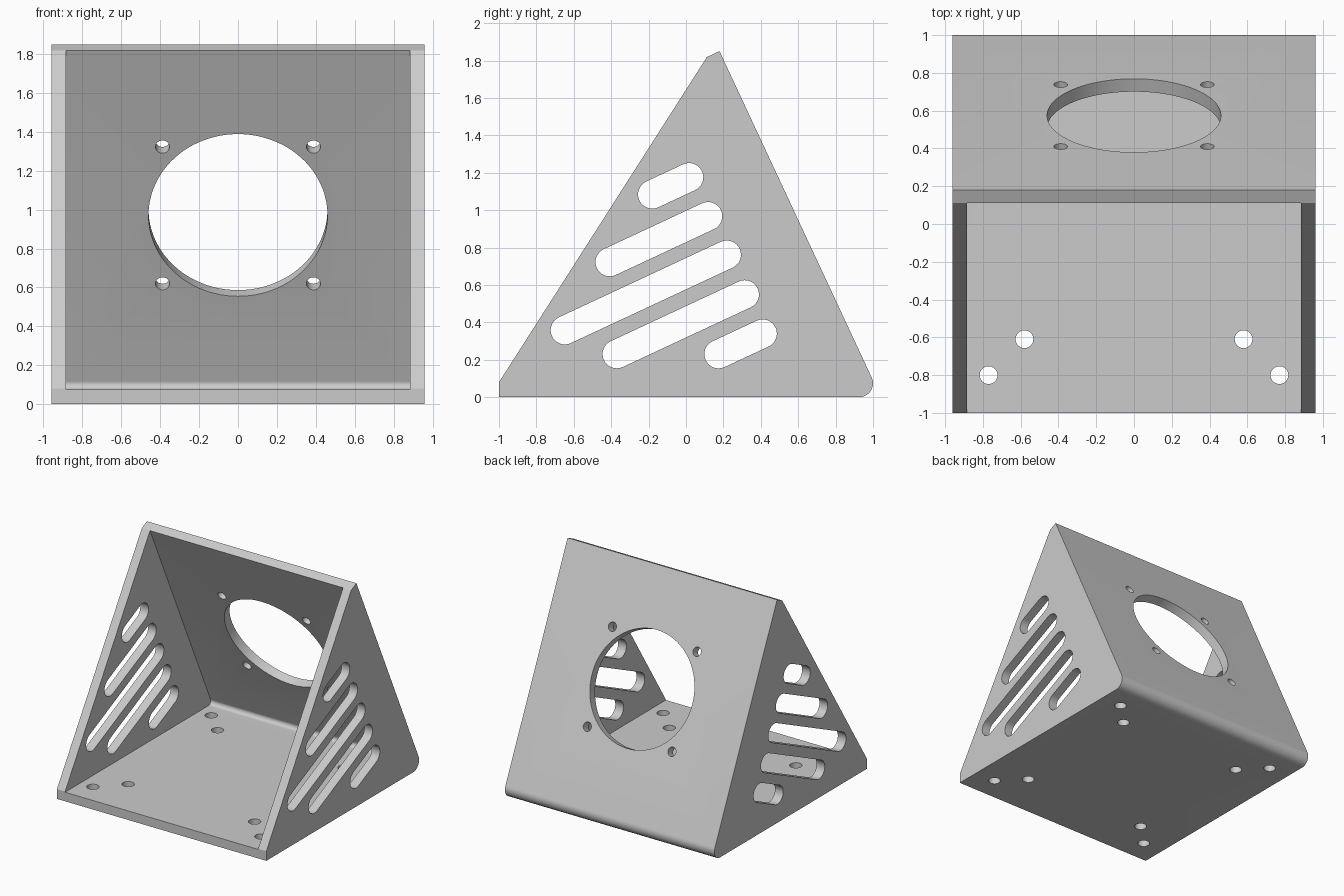
import bpy, bmesh, math
from mathutils import Matrix, Vector

if "Cube" in bpy.data.objects:
    bpy.data.objects.remove(bpy.data.objects["Cube"], do_unlink=True)

HALF_W, WALL, TOP = 0.96, 0.075, 1.85
TILT = math.radians(25)          # back wall normal above horizontal
SLOPE = math.tan(math.radians(65))
HEEL = 1.042                     # sharp lower back corner

grey = bpy.data.materials.new("light_grey")
grey.use_nodes = True
colour = (0.6, 0.6, 0.6, 1)
grey.diffuse_color = colour
grey.node_tree.nodes["Principled BSDF"].inputs["Base Color"].default_value = colour


def arc(cy, cz, r, start, end, steps):
    return [(cy + r * math.cos(start + (end - start) * i / steps),
             cz + r * math.sin(start + (end - start) * i / steps))
            for i in range(steps + 1)]


def heel_arc(y, z, r):
    """Rounded corner between a floor line and the sloping back line."""
    reach = r / math.tan(math.radians(32.5))
    return arc(y - reach, z + r, r, -math.pi / 2, TILT, 12)


def finish(name, bm):
    bmesh.ops.recalc_face_normals(bm, faces=bm.faces)
    mesh = bpy.data.meshes.new(name)
    bm.to_mesh(mesh)
    bm.free()
    mesh.materials.append(grey)
    obj = bpy.data.objects.new(name, mesh)
    bpy.context.scene.collection.objects.link(obj)
    return obj


def prism(name, profile, half):
    """Extrude a side profile (y, z) across the width."""
    bm = bmesh.new()
    face = bm.faces.new([bm.verts.new((-half, y, z)) for y, z in profile])
    new = bmesh.ops.extrude_face_region(bm, geom=[face])["geom"]
    verts = [v for v in new if isinstance(v, bmesh.types.BMVert)]
    bmesh.ops.translate(bm, verts=verts, vec=(2 * half, 0, 0))
    return finish(name, bm)


def drill(name, centre, radius, tilt=0.0, segments=32):
    bm = bmesh.new()
    place = Matrix.Translation(centre) @ Matrix.Rotation(tilt, 4, 'X')
    bmesh.ops.create_cone(bm, cap_ends=True, segments=segments, radius1=radius,
                          radius2=radius, depth=0.3, matrix=place)
    return finish(name, bm)


# Wedge body with rounded heel
apex_y = HEEL - TOP / SLOPE
body = prism("speaker_bracket", [(-1, 0)] + heel_arc(HEEL, 0, 0.074) + [
    (apex_y, TOP),
    (apex_y - WALL * math.cos(TILT), TOP - WALL * math.sin(TILT)),
    (-1, 0.08)], HALF_W)
body.name = "wedge_housing"

# Hollow interior, open to the front
inner = HEEL - WALL / math.cos(TILT)
hollow = heel_arc(inner - WALL / SLOPE, WALL, 0.03)
cutters = [prism("hollow_cutter",
                 [(-2, WALL)] + hollow + [(inner - 2.2 / SLOPE, 2.2), (-2, 2.2)],
                 HALF_W - WALL)]

# Side vents: centre y, centre z, distance between end centres
for y, z, length in [(-0.082, 1.13, 0.217), (-0.145, 0.845, 0.58),
                     (-0.215, 0.56, 0.955), (-0.028, 0.39, 0.755),
                     (0.292, 0.285, 0.26)]:
    dy, dz = math.cos(TILT) * length / 2, math.sin(TILT) * length / 2
    quarter = math.pi / 2
    slot = (arc(y + dy, z + dz, 0.076, TILT - quarter, TILT + quarter, 16)
            + arc(y - dy, z - dz, 0.076, TILT + quarter, TILT + 3 * quarter, 16))
    cutters.append(prism("vent_cutter", slot, 1.2))

# Round opening and four screw holes in the back wall
lean = TILT - math.pi / 2
centre = Vector((0, HEEL - 1.003 / SLOPE, 1.003))
cutters.append(drill("opening_cutter", centre, 0.46, lean, 96))
down = Vector((0, math.sin(TILT), -math.cos(TILT)))
for sx in (-1, 1):
    for sv in (-1, 1):
        spot = centre + Vector((sx * 0.388, 0, 0)) + down * (sv * 0.388)
        cutters.append(drill("screw_cutter", spot, 0.036, lean))
    # Paired mounting holes at each corner of the floor
    for x, y in [(0.58, -0.61), (0.77, -0.8), (0.58, 0.56), (0.77, 0.75)]:
        cutters.append(drill("mount_cutter", Vector((sx * x, y, 0)), 0.047))

# Cut everything and keep only the housing
bpy.context.view_layer.objects.active = body
for cutter in cutters:
    cutter.hide_render = True
    mod = body.modifiers.new("cut", 'BOOLEAN')
    mod.operation, mod.solver, mod.object = 'DIFFERENCE', 'EXACT', cutter
    bpy.ops.object.modifier_apply(modifier=mod.name)
    bpy.data.objects.remove(cutter, do_unlink=True)

bpy.ops.object.select_all(action='DESELECT')
body.select_set(True)
bpy.ops.object.shade_smooth_by_angle(angle=math.radians(20))
